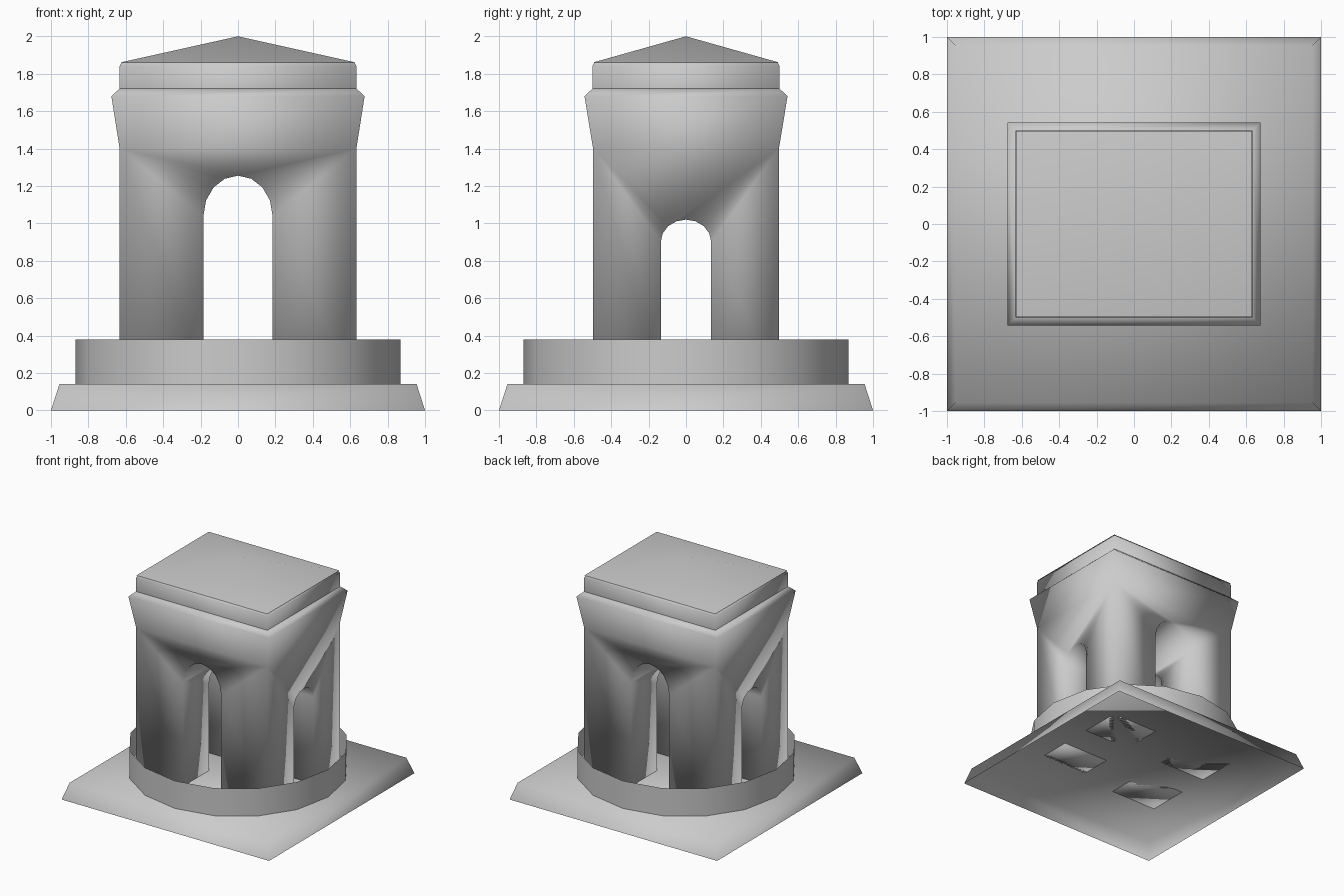
import bpy, bmesh, math

if "Cube" in bpy.data.objects:
    bpy.data.objects.remove(bpy.data.objects["Cube"])

stone = bpy.data.materials.new("grey_stone")
stone.diffuse_color = (0.6, 0.6, 0.6, 1)
stone.use_nodes = True
stone.node_tree.nodes["Principled BSDF"].inputs["Base Color"].default_value = stone.diffuse_color


def make_object(name, bm):
    """Turn a bmesh into a smooth stone object."""
    bmesh.ops.recalc_face_normals(bm, faces=bm.faces)
    mesh = bpy.data.meshes.new(name)
    bm.to_mesh(mesh)
    bm.free()
    mesh.materials.append(stone)
    mesh.shade_smooth()
    obj = bpy.data.objects.new(name, mesh)
    bpy.context.collection.objects.link(obj)
    return obj


def loft(name, rings, cap_bottom=False, cap_top=False, apex=None):
    """Stack rectangles (half x, half y, z); optionally close or end in a point."""
    bm = bmesh.new()
    loops = [[bm.verts.new((sx * x, sy * y, z))
              for sx, sy in ((-1, -1), (1, -1), (1, 1), (-1, 1))]
             for x, y, z in rings]
    for low, high in zip(loops, loops[1:]):
        for i in range(4):
            j = (i + 1) % 4
            bm.faces.new((low[i], low[j], high[j], high[i]))
    if cap_bottom:
        bm.faces.new(loops[0][::-1])
    if cap_top:
        bm.faces.new(loops[-1])
    if apex is not None:
        tip = bm.verts.new((0, 0, apex))
        for i in range(4):
            bm.faces.new((loops[-1][i], loops[-1][(i + 1) % 4], tip))
    return make_object(name, bm)


def arch_cutter(name, half, spring, rise, along_x):
    """Arched prism running through the whole body."""
    outline = [(half, 0.0)]
    outline += [(half * math.cos(math.pi * i / 8), spring + rise * math.sin(math.pi * i / 8))
                for i in range(9)]
    outline.append((-half, 0.0))
    bm = bmesh.new()
    ends = [[bm.verts.new((d, u, z) if along_x else (u, d, z)) for u, z in outline]
            for d in (-1.2, 1.2)]
    n = len(outline)
    for i in range(n):
        j = (i + 1) % n
        bm.faces.new((ends[0][i], ends[0][j], ends[1][j], ends[1][i]))
    bm.faces.new(ends[0])
    bm.faces.new(ends[1])
    obj = make_object(name, bm)
    obj.hide_render = True
    return obj


# Sloped plinth, open underneath
loft("plinth", [(1, 1, 0), (0.955, 0.955, 0.14)], cap_top=True)

# Open round wall around the piers
bm = bmesh.new()
bmesh.ops.create_cone(bm, cap_ends=False, segments=16, radius1=0.87, radius2=0.87, depth=0.24)
bmesh.ops.translate(bm, verts=bm.verts, vec=(0, 0, 0.26))
make_object("round_wall", bm)

# Main body with flared cornice
body = loft("arch_body", [(0.633, 0.497, 0.14), (0.633, 0.497, 1.4),
                          (0.677, 0.543, 1.68), (0.633, 0.5, 1.72)],
            cap_bottom=True, cap_top=True)

# Two crossing passages
cutters = [arch_cutter("front_passage", 0.185, 1.04, 0.215, False),
           arch_cutter("side_passage", 0.135, 0.9, 0.12, True)]
for cutter in cutters:
    mod = body.modifiers.new(cutter.name, 'BOOLEAN')
    mod.operation = 'DIFFERENCE'
    mod.solver = 'EXACT'
    mod.object = cutter
bpy.context.view_layer.update()
deps = bpy.context.evaluated_depsgraph_get()
carved = bpy.data.meshes.new_from_object(body.evaluated_get(deps))
body.modifiers.clear()
body.data = carved
carved.shade_smooth()
for cutter in cutters:
    bpy.data.objects.remove(cutter)

# Attic block and low pyramid roof
loft("attic", [(0.633, 0.5, 1.72), (0.633, 0.5, 1.84), (0.622, 0.49, 1.86)])
loft("roof", [(0.63, 0.497, 1.86)], apex=2.0)
